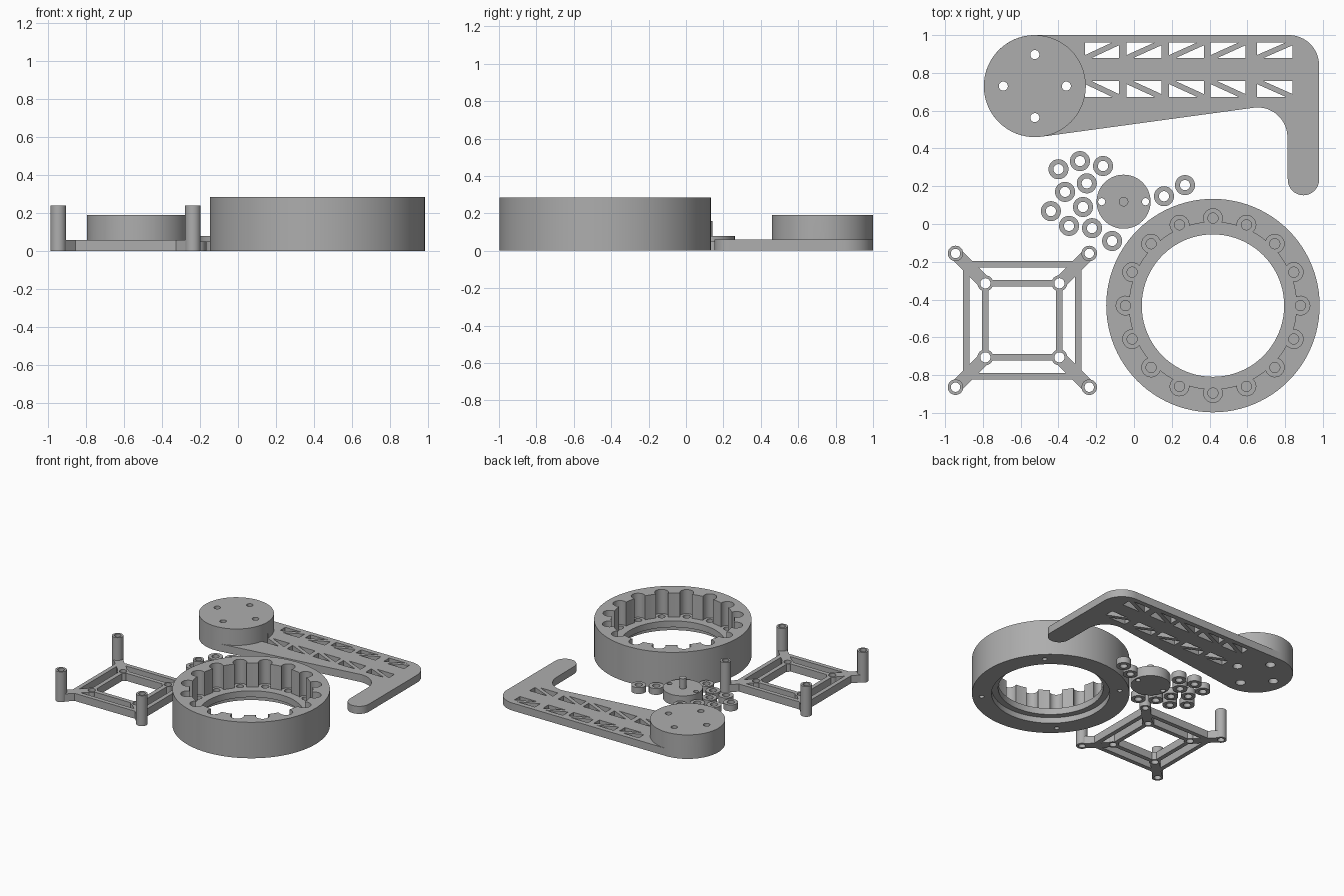
import bpy, bmesh, math
from mathutils import Vector

if "Cube" in bpy.data.objects:
    bpy.data.objects.remove(bpy.data.objects["Cube"])

grey = bpy.data.materials.new("plain grey")
grey.diffuse_color = (0.42, 0.42, 0.42, 1)
grey.use_nodes = True
grey.node_tree.nodes["Principled BSDF"].inputs["Base Color"].default_value = grey.diffuse_color


def arc(cx, cy, r, a0, a1, n=16):
    """Points along an arc, angles in degrees."""
    return [(cx + r * math.cos(math.radians(a0 + (a1 - a0) * i / n)),
             cy + r * math.sin(math.radians(a0 + (a1 - a0) * i / n))) for i in range(n + 1)]


def prism(name, pts, z0, z1):
    """Extrude a closed outline from z0 to z1."""
    bm = bmesh.new()
    f = bm.faces.new([bm.verts.new((x, y, z0)) for x, y in pts])
    top = bmesh.ops.extrude_face_region(bm, geom=[f])["geom"]
    bmesh.ops.translate(bm, vec=(0, 0, z1 - z0),
                        verts=[g for g in top if isinstance(g, bmesh.types.BMVert)])
    bmesh.ops.recalc_face_normals(bm, faces=bm.faces)
    me = bpy.data.meshes.new(name)
    bm.to_mesh(me)
    bm.free()
    me.materials.append(grey)
    ob = bpy.data.objects.new(name, me)
    bpy.context.collection.objects.link(ob)
    return ob


def cyl(name, x, y, r, z0, z1, n=32):
    return prism(name, arc(x, y, r, 0, 360, n)[:-1], z0, z1)


def bar(a, b, w, z0, z1):
    """Straight bar of width w between two points."""
    a, b = Vector(a), Vector(b)
    d = (b - a).normalized() * (w / 2)
    s = Vector((-d.y, d.x))
    return prism("bar", [tuple(p) for p in (a - s, b - s, b + s, a + s)], z0, z1)


def boolean(ob, others, op="DIFFERENCE"):
    """Apply a boolean with each helper, then remove the helper."""
    for o in others:
        m = ob.modifiers.new("bool", "BOOLEAN")
        m.operation, m.solver, m.object = op, "EXACT", o
        bpy.context.view_layer.update()
        dg = bpy.context.evaluated_depsgraph_get()
        me = bpy.data.meshes.new_from_object(ob.evaluated_get(dg))
        ob.modifiers.clear()
        ob.data = me
        bpy.data.objects.remove(o)
    return ob


def smooth(ob):
    ob.data.polygons.foreach_set("use_smooth", [True] * len(ob.data.polygons))
    ob.data.set_sharp_from_angle(angle=math.radians(30))


# Crank arm: tapered plate with a bent, rounded end and a raised hub
H = 0.06
HX, HY = -0.525, 0.73
outline = (arc(HX, HY, 0.27, 90, 277.8, 40) + arc(0.655, 0.46, 0.157, 97.8, 0)
           + arc(0.897, 0.235, 0.083, 180, 360) + arc(0.82, 0.84, 0.16, 0, 90))
arm = prism("crank_arm", outline, 0, H)
boolean(arm, [cyl("hub", HX, HY, 0.27, 0, 0.19, 64)], "UNION")
cuts = []
for dx, dy in ((1, 0), (-1, 0), (0, 1), (0, -1)):
    x, y = HX + 0.167 * dx, HY + 0.167 * dy
    cuts += [cyl("hole", x, y, 0.024, -0.1, 0.3), cyl("bore", x, y, 0.035, -0.1, 0.09)]
# Truss windows: two triangles either side of a diagonal strut
for x0, x1 in ((-0.26, -0.08), (-0.04, 0.145), (0.185, 0.37), (0.405, 0.59), (0.65, 0.84)):
    for y0, y1 in ((0.878, 0.962), (0.757, 0.672)):
        g, h = 0.034, 0.016
        cuts.append(prism("window", [(x0, y1), (x1 - g, y1),
                                     (x0, y0 + math.copysign(h, y1 - y0))], -0.1, 0.1))
        cuts.append(prism("window", [(x1, y0), (x0 + g, y0),
                                     (x1, y1 - math.copysign(h, y1 - y0))], -0.1, 0.1))
smooth(boolean(arm, cuts))

# Ring housing: scalloped cavity above a ledge with pin sockets
RX, RY, N = 0.418, -0.432, 16
LEDGE = 0.095
ring = cyl("ring_housing", RX, RY, 0.565, 0, 0.285, 96)
rl, rc, rw = 0.05, 0.463, 0.442       # lobe radius, lobe centre radius, wall radius
ca = (rw * rw + rc * rc - rl * rl) / (2 * rw * rc)
half = math.degrees(math.acos(ca))    # half angle where a lobe meets the wall
lobe = math.degrees(math.atan2(rw * math.sin(math.radians(half)), rw * ca - rc))
cavity = []
for i in range(N):
    t = 360 / N * i
    c = (RX + rc * math.cos(math.radians(t)), RY + rc * math.sin(math.radians(t)))
    cavity += arc(*c, rl, t - lobe, t + lobe, 14)
    cavity += arc(RX, RY, rw, t + half, t + 360 / N - half, 4)[1:-1]
cuts = [prism("cavity", cavity, LEDGE, 0.4),
        cyl("opening", RX, RY, 0.377, -0.1, 0.4, 80),
        cyl("recess", RX, RY, 0.424, -0.1, 0.045, 80)]
for i in range(N):
    t = math.tau * i / N
    cuts.append(cyl("socket", RX + rc * math.cos(t), RY + rc * math.sin(t),
                    0.027, 0.055, 0.2, 20))
for i in range(4):                    # screw holes underneath
    t = math.tau * (i + 0.5) / 4
    cuts.append(cyl("screw_hole", RX + 0.497 * math.cos(t), RY + 0.497 * math.sin(t),
                    0.018, -0.1, 0.045, 20))
smooth(boolean(ring, cuts))

# Standoff frame: two square rings of bars, diagonals, corner posts, inner eyelets
FX, FY = -0.591, -0.51
A, B, C = 0.354, 0.196, 0.296         # post, eyelet and outer bar offsets
quad = ((1, 1), (-1, 1), (-1, -1), (1, -1))
parts, cuts = [], []
for i, (sx, sy) in enumerate(quad):
    nx, ny = quad[(i + 1) % 4]
    at = lambda o, x=sx, y=sy: (FX + o * x, FY + o * y)
    parts.append(bar(at(B), at(A), 0.068, 0, H))
    for o in (B, C):
        parts.append(bar(at(o), at(o, nx, ny), 0.034, 0, H))
    parts += [cyl("post", *at(A), 0.041, 0, 0.24), cyl("eyelet", *at(B), 0.042, 0, H)]
    cuts += [cyl("hole", *at(A), 0.025, -0.1, 0.4), cyl("hole", *at(B), 0.027, -0.1, 0.4)]
frame = parts.pop(0)
frame.name = "standoff_frame"
boolean(frame, parts, "UNION")
smooth(boolean(frame, cuts))

# Drive disc with a centre shaft and two through holes
DX, DY = -0.055, 0.118
disc = cyl("drive_disc", DX, DY, 0.143, 0, 0.08, 64)
boolean(disc, [cyl("shaft", DX, DY, 0.025, 0.04, 0.16)], "UNION")
smooth(boolean(disc, [cyl("hole", DX + s * 0.116, DY, 0.019, -0.1, 0.2) for s in (-1, 1)]))

# Loose rollers
spots = [(-0.40, 0.29), (-0.286, 0.333), (-0.164, 0.307), (-0.365, 0.17), (-0.25, 0.215),
         (-0.44, 0.068), (-0.27, 0.09), (-0.344, -0.01), (-0.222, -0.022),
         (-0.116, -0.09), (0.159, 0.147), (0.27, 0.206)]
for i, (x, y) in enumerate(spots):
    roller = cyl(f"roller_{i + 1}", x, y, 0.053, 0, 0.05)
    smooth(boolean(roller, [cyl("hole", x, y, 0.027, -0.1, 0.2)]))
